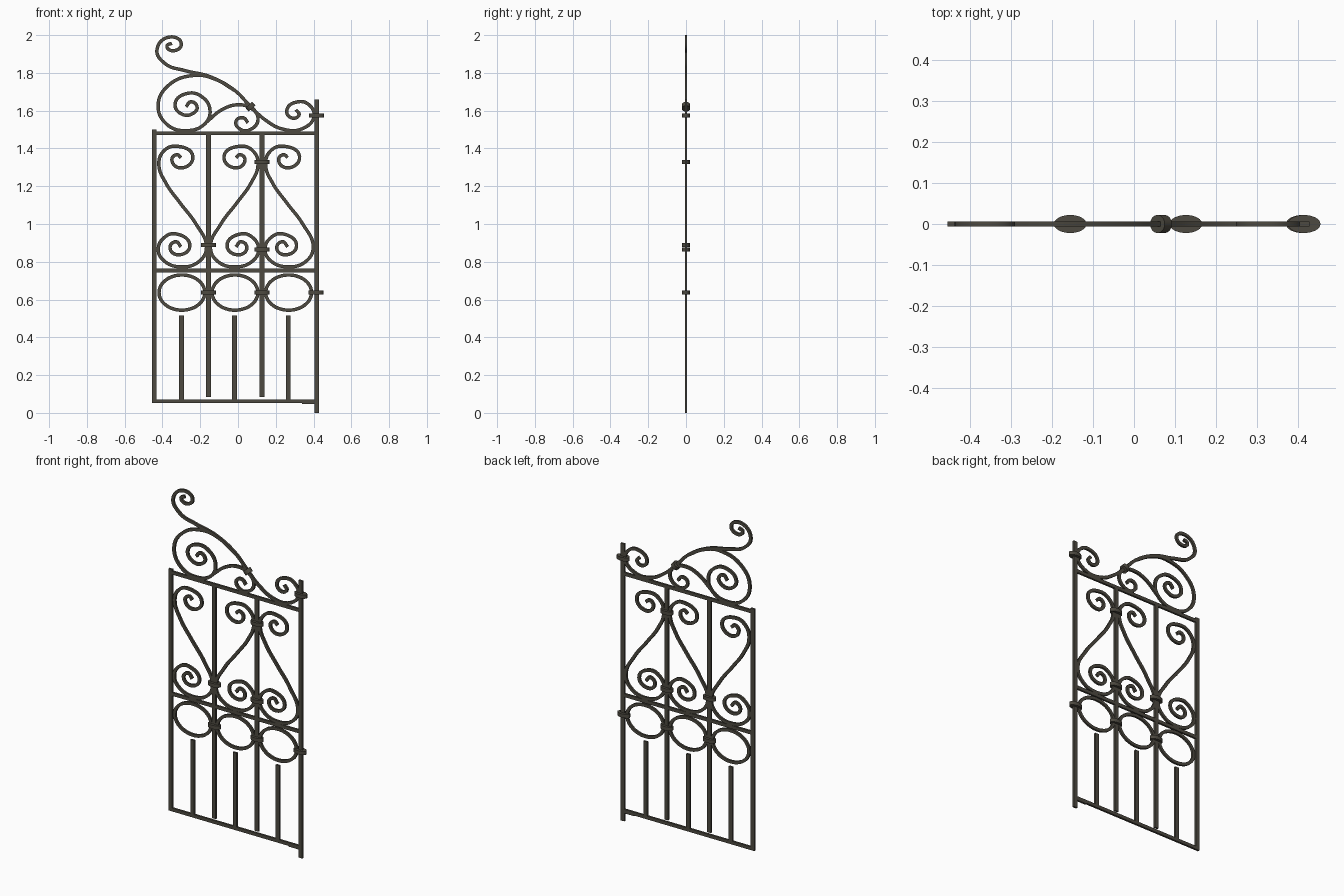
import bpy
import math

default_cube = bpy.data.objects.get("Cube")
if default_cube:
    bpy.data.objects.remove(default_cube, do_unlink=True)

# One wrought iron colour for everything
iron = bpy.data.materials.new("wrought_iron")
iron.use_nodes = True
colour = (0.075, 0.068, 0.052, 1)
iron.diffuse_color = colour
iron.node_tree.nodes["Principled BSDF"].inputs["Base Color"].default_value = colour

BAR = 0.025
DEPTH = 0.012
STRIP = 0.018


def box(name, left, right, bottom, top):
    """Flat bar spanning the given front rectangle."""
    bpy.ops.mesh.primitive_cube_add(size=1, location=((left + right) / 2, 0, (bottom + top) / 2))
    bar = bpy.context.object
    bar.name = name
    bar.scale = (right - left, DEPTH, top - bottom)
    bar.data.materials.append(iron)


def upright(name, x, bottom, top):
    box(name, x - BAR / 2, x + BAR / 2, bottom, top)


def strip(name, points, closed=False):
    """Flat iron strip bent through points in the front plane."""
    curve = bpy.data.curves.new(name, "CURVE")
    curve.dimensions = "2D"
    curve.fill_mode = "NONE"
    curve.resolution_u = 8
    curve.extrude = DEPTH / 2
    spline = curve.splines.new("BEZIER")
    spline.bezier_points.add(len(points) - 1)
    spline.use_cyclic_u = closed
    for knot, (x, z) in zip(spline.bezier_points, points):
        knot.co = (x, z, 0)
        knot.handle_left_type = knot.handle_right_type = "AUTO"
    curve.materials.append(iron)
    bent = bpy.data.objects.new(name, curve)
    bpy.context.collection.objects.link(bent)
    bent.rotation_euler.x = math.pi / 2
    bent.location.z = -0.003
    solid = bent.modifiers.new("thickness", "SOLIDIFY")
    solid.thickness = STRIP
    solid.offset = 0
    bpy.ops.object.select_all(action="DESELECT")
    bpy.context.view_layer.objects.active = bent
    bent.select_set(True)
    bpy.ops.object.convert(target="MESH")
    bpy.ops.object.shade_smooth_by_angle(angle=math.radians(40))


def collar(name, x, z, half_width=0.04, tilt=0, height=0.022):
    """Oval band clamped around neighbouring bars."""
    bpy.ops.mesh.primitive_cylinder_add(vertices=32, radius=1, depth=height,
                                        location=(x, 0, z), rotation=(0, tilt, 0))
    band = bpy.context.object
    band.name = name
    band.scale = (half_width, 0.022, 1)
    band.data.materials.append(iron)
    bpy.ops.object.shade_smooth_by_angle(angle=math.radians(40))


# Frame
LEFT, RIGHT = -0.444, 0.417
MULLIONS = (-0.156, 0.127)
PANELS = (-0.297, -0.016, 0.268)
upright("left_stile", LEFT, 0.052, 1.5)
upright("hinge_post", RIGHT, 0, 1.66)
for name, z in (("bottom_rail", 0.062), ("middle_rail", 0.754), ("top_rail", 1.48)):
    box(name, LEFT, RIGHT, z - 0.01, z + 0.01)
box("hinge_tab", 0.34, RIGHT, 0.048, 0.056)
for x in MULLIONS:
    upright("mullion", x, 0.083, 1.48)

# Panel scroll, measured from the panel centre line
PANEL_SCROLL = [
    (-.005, 1.354), (-.026, 1.37), (-.053, 1.343), (-.005, 1.3), (.058, 1.36),
    (-.032, 1.415), (-.1, 1.385), (-.122, 1.317), (-.085, 1.22), (-.01, 1.115),
    (.074, 1.004), (.13, .88), (.095, .808), (-.005, .776), (-.1, .813),
    (-.125, .87), (-.095, .93), (-.032, .951), (.042, .887), (-.021, .84),
    (-.063, .877), (-.032, .909), (-.005, .882)]

# Each panel: picket, oval ring and scroll, the middle one mirrored
for x, side in zip(PANELS, (1, -1, 1)):
    upright("short_picket", x - 0.002, 0.06, 0.515)
    ring = [math.tau * i / 16 for i in range(16)]
    strip("oval_ring", [(x + 0.121 * math.cos(a), 0.64 + 0.093 * math.sin(a)) for a in ring], True)
    strip("panel_scroll", [(x + side * u, z) for u, z in PANEL_SCROLL])

# Crest along the top
strip("crest_sweep", [
    (-.35, 1.96), (-.376, 1.945), (-.344, 1.92), (-.3, 1.957), (-.36, 1.993),
    (-.429, 1.926), (-.386, 1.852), (-.28, 1.815), (-.148, 1.783), (-.016, 1.709),
    (.063, 1.629), (.143, 1.555), (.238, 1.505), (.339, 1.507), (.402, 1.571),
    (.376, 1.634), (.317, 1.65), (.259, 1.608), (.28, 1.566), (.323, 1.58), (.307, 1.608)])
strip("crest_large_scroll", [
    (-.016, 1.709), (-.122, 1.77), (-.228, 1.79), (-.37, 1.735), (-.423, 1.629),
    (-.376, 1.53), (-.275, 1.497), (-.175, 1.534), (-.148, 1.603), (-.185, 1.672),
    (-.265, 1.695), (-.333, 1.64), (-.296, 1.584), (-.233, 1.592), (-.217, 1.624),
    (-.249, 1.65), (-.275, 1.624)])
strip("crest_small_scroll", [
    (-.164, 1.545), (-.085, 1.608), (0, 1.634), (.074, 1.613), (.106, 1.555),
    (.063, 1.502), (.016, 1.502), (-.011, 1.545), (.026, 1.566), (.053, 1.539)])

# Collars where parts meet
for x in (*MULLIONS, RIGHT - 0.005):
    collar("ring_collar", x, 0.637)
collar("left_scroll_collar", MULLIONS[0], 0.888)
collar("right_scroll_collar", MULLIONS[1], 0.865)
collar("upper_scroll_collar", MULLIONS[1], 1.328)
collar("post_collar", RIGHT - 0.001, 1.574)
collar("crest_collar", 0.066, 1.621, 0.024, math.radians(-42), 0.026)
